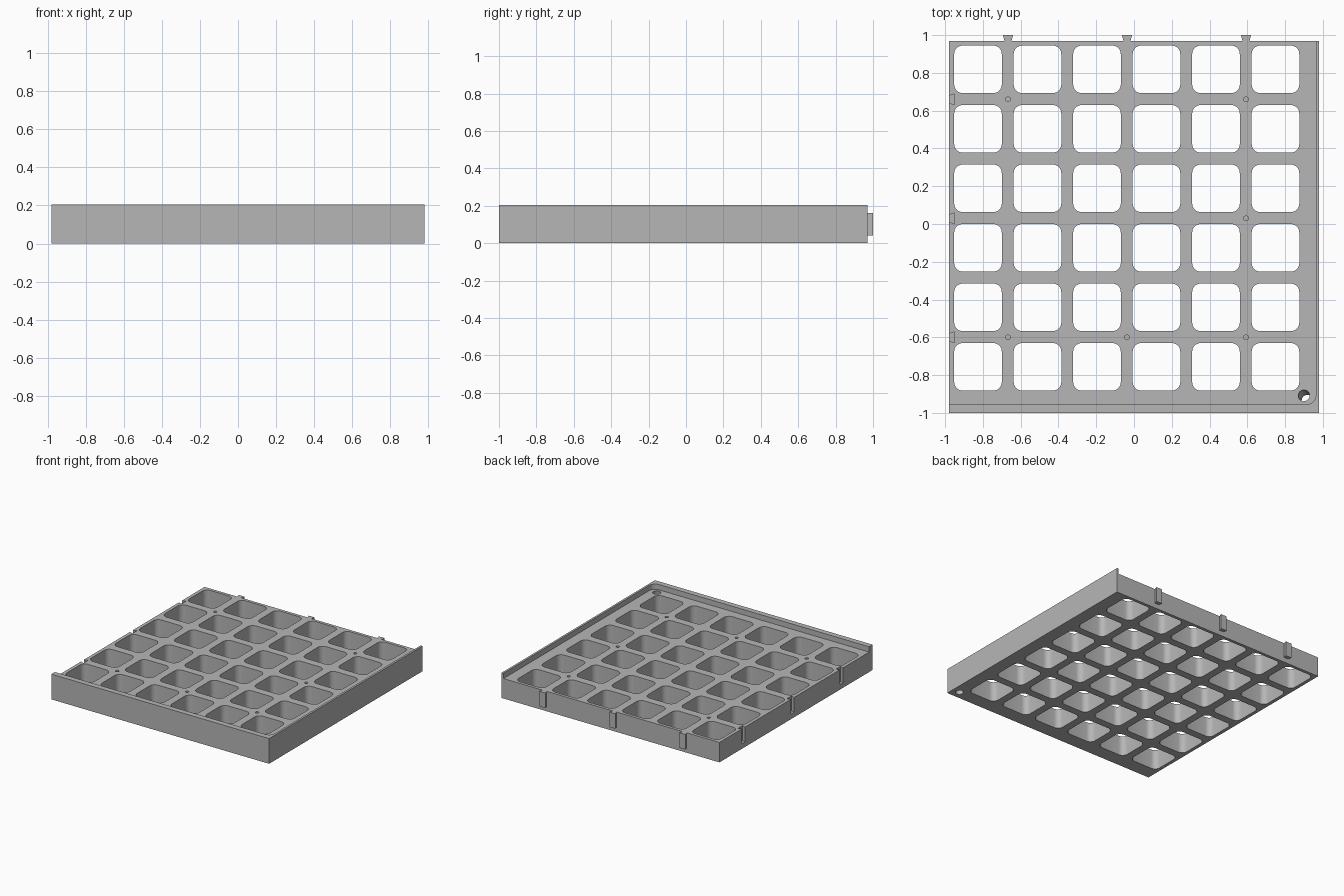
import bpy, bmesh, math

if "Cube" in bpy.data.objects:
    bpy.data.objects.remove(bpy.data.objects["Cube"])

grey = bpy.data.materials.new("light grey plastic")
grey.diffuse_color = (0.47, 0.47, 0.47, 1)
grey.use_nodes = True
grey.node_tree.nodes["Principled BSDF"].inputs["Base Color"].default_value = grey.diffuse_color

X, Y0, Y1 = 0.98, -1.0, 0.97      # outer limits of the tray
DECK, RIM = 0.162, 0.205          # deck and lip heights
PITCH = 0.315


def prism(bm, pts, z0, z1, lean=(0, 0)):
    """Upright (or leaning) prism over a counter-clockwise outline."""
    low = [bm.verts.new((x + lean[0], y + lean[1], z0)) for x, y in pts]
    top = [bm.verts.new((x, y, z1)) for x, y in pts]
    bm.faces.new(low[::-1])
    bm.faces.new(top)
    n = len(pts)
    for i in range(n):
        j = (i + 1) % n
        bm.faces.new((low[i], low[j], top[j], top[i]))


def arc(cx, cy, r, a0, a1, n):
    return [(cx + r * math.cos(math.radians(a0 + (a1 - a0) * i / n)),
             cy + r * math.sin(math.radians(a0 + (a1 - a0) * i / n)))
            for i in range(n + 1)]


def circle(cx, cy, r, n=20):
    return arc(cx, cy, r, 0, 360, n)[:-1]


def rounded_square(cx, cy, h, r):
    c = h - r
    pts = []
    for k, (sx, sy) in enumerate(((1, 1), (-1, 1), (-1, -1), (1, -1))):
        pts += arc(cx + sx * c, cy + sy * c, r, 90 * k, 90 * k + 90, 6)
    return pts


def make(name, bm):
    me = bpy.data.meshes.new(name)
    bm.to_mesh(me)
    bm.free()
    ob = bpy.data.objects.new(name, me)
    bpy.context.collection.objects.link(ob)
    me.materials.append(grey)
    return ob


def cut(ob, bm):
    cutter = make("cutter", bm)
    cutter.hide_render = True
    mod = ob.modifiers.new("cut", 'BOOLEAN')
    mod.operation, mod.solver, mod.object = 'DIFFERENCE', 'EXACT', cutter
    bpy.context.view_layer.objects.active = ob
    bpy.ops.object.modifier_apply(modifier=mod.name)
    bpy.data.objects.remove(cutter)


# solid block
bm = bmesh.new()
prism(bm, [(-X, Y0), (X, Y0), (X, Y1), (-X, Y1)], 0, RIM)
tray = make("grid_tray", bm)

# recess leaving a lip along the front and right, with a rounded inner corner
bm = bmesh.new()
lx, ly, r = 0.963, -0.955, 0.05
prism(bm, [(-1.2, 1.2), (-1.2, ly)] + arc(lx - r, ly + r, r, -90, 0, 8)
      + [(lx, 1.2)], DECK, 0.4)
cut(tray, bm)

bm = bmesh.new()
# 6 x 6 rounded openings
for i in range(6):
    for j in range(6):
        prism(bm, rounded_square(-0.826 + PITCH * i, 0.819 - PITCH * j, 0.126, 0.045),
              -0.1, 0.3)
# dovetail sockets along the left edge
for y in (0.66, 0.03, -0.60):
    prism(bm, [(-X - 0.02, y - 0.012), (-X, y - 0.019), (-X + 0.03, y - 0.029),
               (-X + 0.03, y + 0.029), (-X, y + 0.019), (-X - 0.02, y + 0.012)], 0.04, 0.3)
# small blind holes at bar crossings
for x, y in ((-0.667, 0.66), (0.593, 0.66), (0.593, 0.03),
             (-0.667, -0.60), (-0.037, -0.60), (0.593, -0.60)):
    prism(bm, circle(x, y, 0.013, 16), 0.08, 0.3)
# slanted drain hole in the corner
prism(bm, circle(0.899, -0.908, 0.03, 24), -0.01, DECK + 0.003, (0.02, -0.028))
cut(tray, bm)

# smooth the rounded corners and keep the edges sharp
bpy.ops.object.select_all(action='DESELECT')
tray.select_set(True)
bpy.context.view_layer.objects.active = tray
bpy.ops.object.shade_smooth_by_angle(angle=math.radians(30))

# dovetail tabs along the back edge
for n, x in enumerate((-0.667, -0.037, 0.593)):
    bm = bmesh.new()
    prism(bm, [(x - 0.018, Y1 - 0.002), (x + 0.018, Y1 - 0.002),
               (x + 0.027, 1.0), (x - 0.027, 1.0)], 0.04, DECK)
    make(f"dovetail_tab_{n + 1}", bm)
